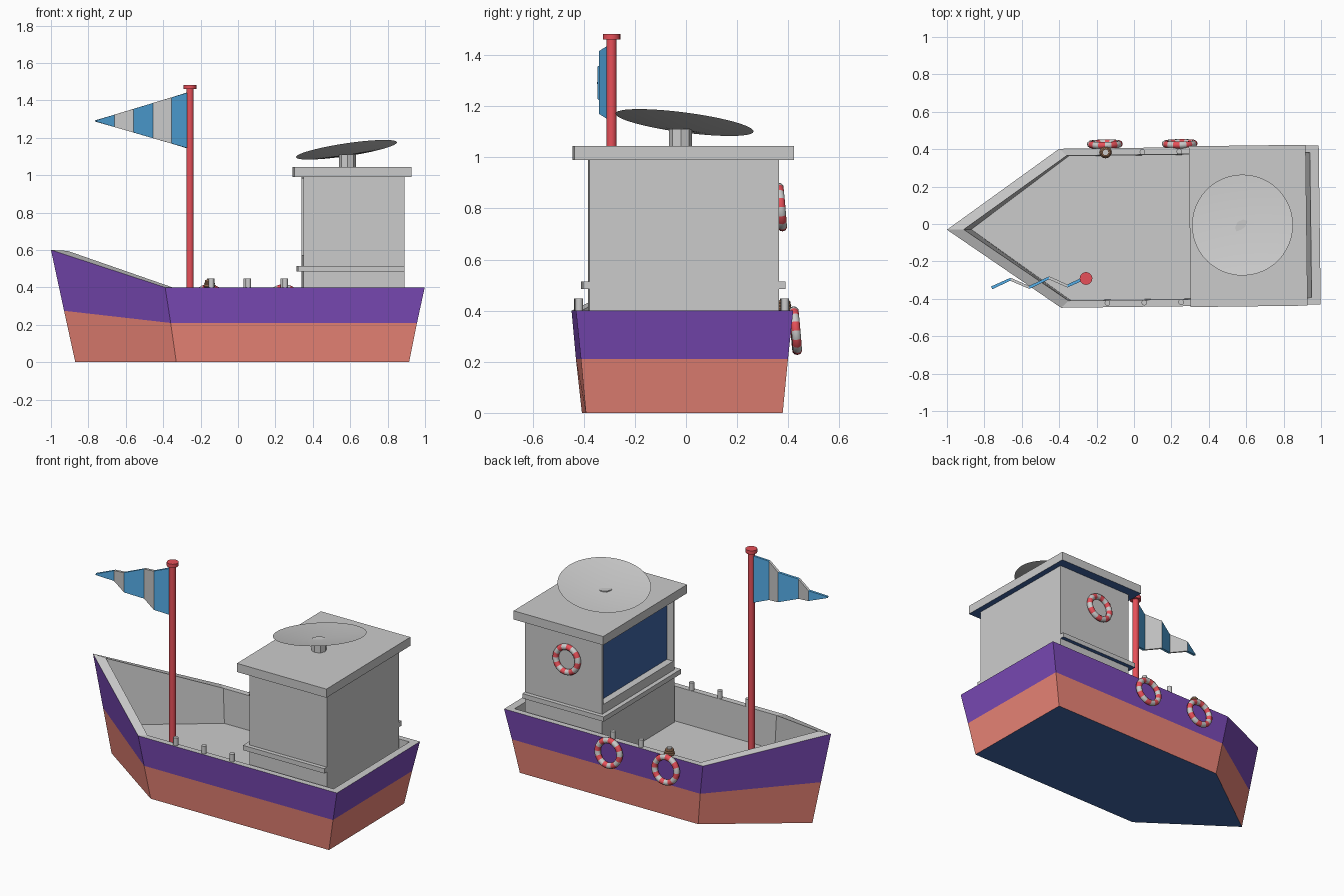
import bpy, bmesh, math
from mathutils import Matrix, Vector

if "Cube" in bpy.data.objects:
    bpy.data.objects.remove(bpy.data.objects["Cube"])

def mat(name, r, g, b):
    m = bpy.data.materials.new(name)
    m.diffuse_color = (r, g, b, 1)
    m.use_nodes = True
    m.node_tree.nodes["Principled BSDF"].inputs["Base Color"].default_value = m.diffuse_color
    return m

GREY = mat("grey", 0.8, 0.8, 0.8)
ORANGE = mat("hull_red", 0.85, 0.24, 0.19)
PURPLE = mat("hull_purple", 0.2, 0.07, 0.48)
NAVY = mat("navy", 0.05, 0.13, 0.38)
RED = mat("red", 0.8, 0.08, 0.1)
BLUE = mat("flag_blue", 0.09, 0.42, 0.8)
BROWN = mat("rope_brown", 0.42, 0.22, 0.12)

def make(name, bm, mats, smooth=False, recalc=True):
    if recalc:
        bmesh.ops.recalc_face_normals(bm, faces=bm.faces)
    me = bpy.data.meshes.new(name)
    bm.to_mesh(me)
    bm.free()
    for m in mats:
        me.materials.append(m)
    o = bpy.data.objects.new(name, me)
    bpy.context.collection.objects.link(o)
    if smooth:
        bpy.ops.object.select_all(action='DESELECT')
        o.select_set(True)
        bpy.context.view_layer.objects.active = o
        bpy.ops.object.shade_smooth_by_angle(angle=math.radians(40))
    return o

def add_box(bm, lo, hi):
    lo, hi = Vector(lo), Vector(hi)
    m = Matrix.Translation((lo + hi) / 2) @ Matrix.Diagonal((*(hi - lo), 1))
    return bmesh.ops.create_cube(bm, size=1, matrix=m)['verts']

def navy_underside(bm):
    bm.normal_update()
    for f in bm.faces:
        if f.normal.z < -0.9:
            f.material_index = 1

def cylinder(name, x, y, z0, z1, r, m, n=12):
    bm = bmesh.new()
    bmesh.ops.create_cone(bm, cap_ends=True, segments=n, radius1=r, radius2=r, depth=z1 - z0,
                          matrix=Matrix.Translation((x, y, (z0 + z1) / 2)))
    return make(name, bm, [m], smooth=True)

def torus(name, loc, R, r, mats, tilt=0, bands=1, nu=32, nv=10):
    bm = bmesh.new()
    rings = []
    for i in range(nu):
        a = 2 * math.pi * i / nu
        rings.append([bm.verts.new(((R + r * math.cos(b)) * math.cos(a),
                                    (R + r * math.cos(b)) * math.sin(a), r * math.sin(b)))
                      for b in (2 * math.pi * j / nv for j in range(nv))])
    for i in range(nu):
        for j in range(nv):
            k, l = (i + 1) % nu, (j + 1) % nv
            f = bm.faces.new((rings[i][j], rings[k][j], rings[k][l], rings[i][l]))
            f.material_index = (i * bands // nu) % len(mats)
    o = make(name, bm, mats, smooth=True)
    o.matrix_world = Matrix.Translation(loc) @ Matrix.Rotation(tilt, 4, 'X')
    return o

# hull: stacked five-point outlines (bow, shoulder, stern), from keel up over the rim to the deck
layers = [
    ((-0.87, 0.0), (-0.335, 0.385, 0.0), (0.91, 0.385, 0.0)),
    ((-0.93, 0.275), (-0.365, 0.408, 0.21), (0.952, 0.405, 0.21)),
    ((-1.0, 0.6), (-0.395, 0.425, 0.4), (0.993, 0.425, 0.4)),
    ((-0.91, 0.595), (-0.355, 0.388, 0.4), (0.945, 0.388, 0.4)),
    ((-0.87, 0.18), (-0.345, 0.385, 0.18), (0.92, 0.385, 0.18)),
]
bm = bmesh.new()
rings = []
for (bx, bz), s, t in layers:
    pts = [(bx, 0, bz), s, t, (t[0], -t[1], t[2]), (s[0], -s[1], s[2])]
    rings.append([bm.verts.new(p) for p in pts])
for i, mi in enumerate((0, 1, 2, 2)):
    for j in range(5):
        k = (j + 1) % 5
        bm.faces.new((rings[i][j], rings[i][k], rings[i + 1][k], rings[i + 1][j])).material_index = mi
bm.faces.new(rings[0]).material_index = 3
bm.faces.new(rings[-1]).material_index = 2
make("hull", bm, [ORANGE, PURPLE, GREY, NAVY])

# cabin with a recessed navy window on its forward face
bm = bmesh.new()
add_box(bm, (0.345, -0.37, 0.18), (0.885, 0.37, 0.56))
up = add_box(bm, (0.345, -0.37, 0.56), (0.885, 0.37, 0.995))
bm.normal_update()
pane = next(f for f in bm.faces if f.normal.x < -0.9 and f.calc_center_median().z > 0.6)
bmesh.ops.inset_region(bm, faces=[pane], thickness=0.018)
ext = bmesh.ops.extrude_discrete_faces(bm, faces=[pane])['faces']
bmesh.ops.translate(bm, verts=ext[0].verts, vec=(0.045, 0, 0))
ext[0].material_index = 1
make("cabin", bm, [GREY, NAVY])

# ledge wrapped round the front and sides of the cabin
bm = bmesh.new()
add_box(bm, (0.317, -0.396, 0.485), (0.346, 0.396, 0.515))
for s in (-1, 1):
    y = sorted((s * 0.369, s * 0.396))
    add_box(bm, (0.346, y[0], 0.485), (0.885, y[1], 0.515))
navy_underside(bm)
make("cabin_ledge", bm, [GREY, NAVY])

# roof slab
bm = bmesh.new()
add_box(bm, (0.298, -0.43, 0.99), (0.923, 0.43, 1.045))
navy_underside(bm)
make("roof", bm, [GREY, NAVY])

# radar dish: shallow tilted cone on a short post
cylinder("dish_post", 0.585, -0.01, 1.04, 1.11, 0.045, GREY, 8)
bm = bmesh.new()
n = 48
hub = bm.verts.new((0.58, 0.005, 1.105))
rim = []
for i in range(n):
    dx, dy = 0.27 * math.cos(2 * math.pi * i / n), 0.27 * math.sin(2 * math.pi * i / n)
    rim.append(bm.verts.new((0.58 + dx, 0.005 + dy, 1.136 + 0.145 * dx - 0.13 * dy)))
for i in range(n):
    bm.faces.new((hub, rim[i], rim[(i + 1) % n]))
make("dish", bm, [GREY], smooth=True, recalc=False)

# mast and cap
cylinder("mast", -0.26, -0.27, 0.18, 1.465, 0.02, RED)
cylinder("mast_cap", -0.26, -0.27, 1.46, 1.483, 0.034, RED, 20)

# folded striped pennant
bm = bmesh.new()
folds = [(-0.27, -0.29), (-0.36, -0.33), (-0.457, -0.285), (-0.564, -0.335), (-0.664, -0.29), (-0.765, -0.335)]
cols = []
for x, y in folds:
    t = (x + 0.27) / -0.495
    cols.append([bm.verts.new((x, y + 0.021, z)) for z in (1.143 + 0.144 * t, 1.443 - 0.15 * t)])
for i in range(5):
    a, b = cols[i], cols[i + 1]
    bm.faces.new((a[0], a[1], b[1], b[0])).material_index = i % 2
flag = make("flag", bm, [BLUE, GREY])
sol = flag.modifiers.new("thickness", 'SOLIDIFY')
sol.thickness, sol.offset = 0.016, 0

# bollards along both rims, one with a coil of rope
for s, side in ((-1, "front"), (1, "back")):
    for i, x in enumerate((-0.147, 0.05, 0.247)):
        cylinder(f"bollard_{side}_{i}", x, s * 0.403, 0.395, 0.448, 0.015, GREY)
for i, R in enumerate((0.023, 0.02, 0.017)):
    torus(f"rope_coil_{i}", (-0.147, 0.403, 0.408 + 0.012 * i), R, 0.009, [BROWN], nu=20, nv=8)

# life rings on the hull side and the cabin wall
for i, loc in enumerate([(-0.15, 0.447, 0.322), (0.25, 0.444, 0.322), (0.585, 0.381, 0.805)]):
    torus(f"life_ring_{i}", loc, 0.077, 0.0185, [RED, GREY], tilt=math.radians(95), bands=16)

# the whole boat sits slightly turned about z
bpy.context.view_layer.update()
turn = Matrix.Translation((0, -0.018, 0)) @ Matrix.Rotation(0.0125, 4, 'Z')
for o in bpy.context.scene.objects:
    o.matrix_world = turn @ o.matrix_world
